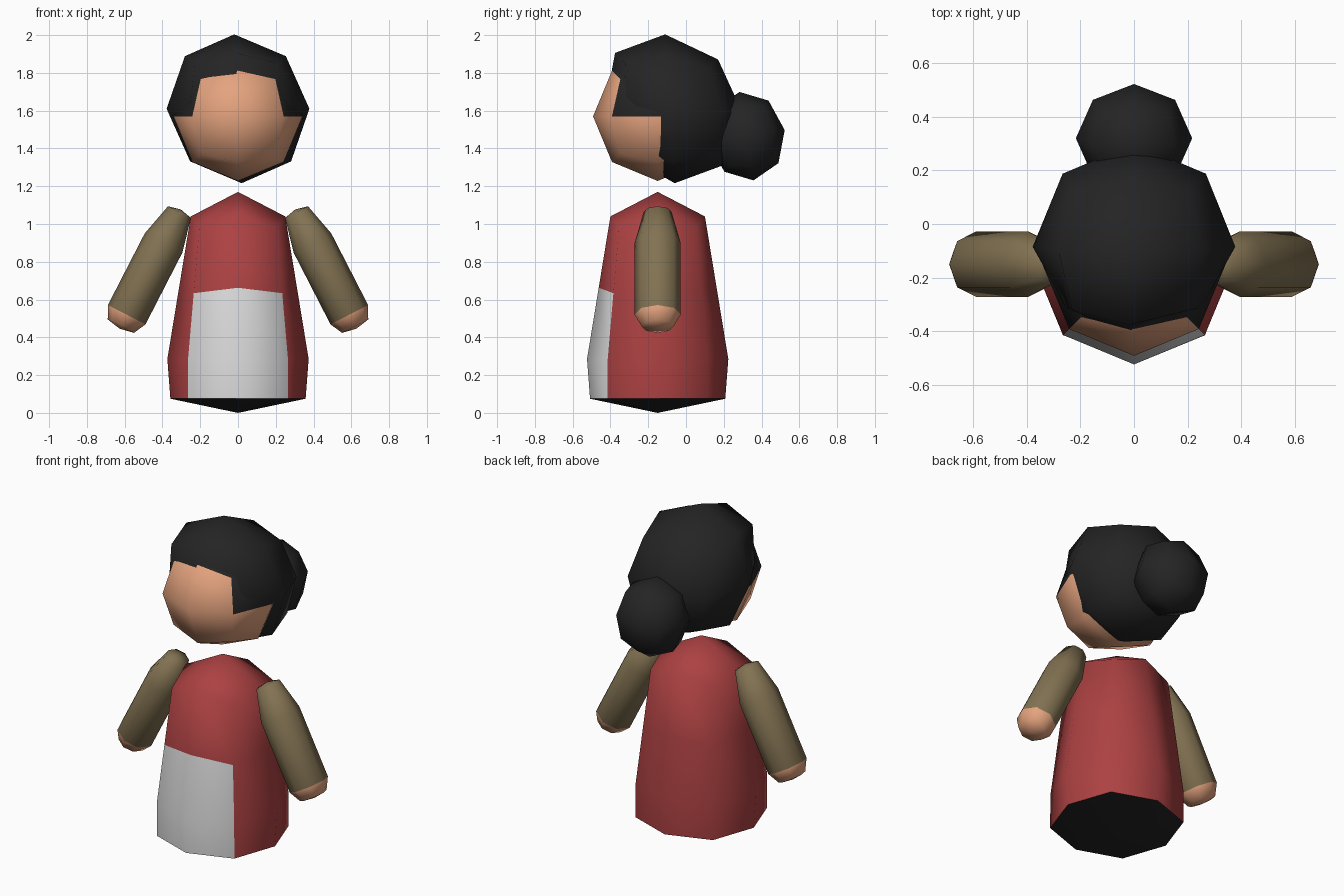
import bpy, bmesh, math
from mathutils import Vector

if "Cube" in bpy.data.objects:
    bpy.data.objects.remove(bpy.data.objects["Cube"])


def material(name, r, g, b):
    def lin(c):
        c /= 255
        return c / 12.92 if c <= 0.04045 else ((c + 0.055) / 1.055) ** 2.4
    m = bpy.data.materials.new(name)
    m.diffuse_color = (lin(r), lin(g), lin(b), 1)
    m.use_nodes = True
    m.node_tree.nodes["Principled BSDF"].inputs["Base Color"].default_value = m.diffuse_color
    return m


SKIN = material("skin", 228, 163, 126)
BLACK = material("black", 36, 36, 36)
RED = material("red cloth", 172, 65, 66)
WHITE = material("apron white", 220, 220, 220)
OLIVE = material("olive cloth", 130, 114, 82)


def quad_sphere(place):
    """Unit sphere made from a cube cut 2 x 2 per side, each vertex moved by place()."""
    bm = bmesh.new()
    bmesh.ops.create_cube(bm, size=2)
    bmesh.ops.subdivide_edges(bm, edges=bm.edges[:], cuts=1, use_grid_fill=True)
    for v in bm.verts:
        v.co = place(v.co.normalized())
    return bm


def finish(bm, name, mats, rule=lambda c: 0):
    bmesh.ops.recalc_face_normals(bm, faces=bm.faces[:])
    for f in bm.faces:
        f.material_index = rule(f.calc_center_median())
    me = bpy.data.meshes.new(name)
    bm.to_mesh(me)
    bm.free()
    for m in mats:
        me.materials.append(m)
    ob = bpy.data.objects.new(name, me)
    bpy.context.collection.objects.link(ob)
    bpy.ops.object.select_all(action='DESELECT')
    ob.select_set(True)
    bpy.context.view_layer.objects.active = ob
    bpy.ops.object.shade_smooth_by_angle(angle=math.radians(65))
    return ob


# Body: rounded top, flared skirt, shallow point below
def body_place(u):
    flat = Vector((u.x, u.y))
    if u.z > 0.1:
        flat, z = flat * 0.354, 0.726 + 0.444 * u.z
    elif u.z > -0.1:
        flat, z = flat * 0.374, 0.285
    elif flat.length < 0.1:
        z = 0.0
    else:
        flat, z = flat.normalized() * (0.375 if flat.length > 0.75 else 0.358), 0.075
    return Vector((flat.x, flat.y - 0.15, z))


bm = quad_sphere(body_place)
upright = [e for e in bm.edges
           if min(v.co.z for v in e.verts) < 0.3 and max(v.co.z for v in e.verts) > 0.9]
bmesh.ops.subdivide_edges(bm, edges=upright, cuts=1, use_grid_fill=True)


def body_rule(c):
    if c.z < 0.07:
        return 2
    return 1 if c.y < -0.35 and c.z < 0.66 else 0


finish(bm, "body", [RED, WHITE, BLACK], body_rule)

# Head: skin in front and below, dark under the hair
bm = quad_sphere(lambda u: u * 0.342 + Vector((0, -0.15, 1.57)))


def head_rule(c):
    face = c.z < 1.57 or (c.z < 1.74 and c.y < -0.35)
    return 0 if face else 1


finish(bm, "head", [SKIN, BLACK], head_rule)


# Hair: sphere stretched towards the nape, front tucked inside the face
def hair_place(u):
    p = Vector((u.x * 0.378, u.y * 0.38, u.z * 0.388))
    down_back = Vector((0, 1, -1)).normalized()
    up_back = Vector((0, 1, 1)).normalized()
    p += down_back * p.dot(down_back) * 0.08 - up_back * p.dot(up_back) * 0.05
    if u.y < -0.4 and u.z < 0.3:
        p.y += 0.045
        p.x *= 0.94
    p.x -= 0.05 * p.z
    return p + Vector((0, -0.085, 1.61))


finish(quad_sphere(hair_place), "hair", [BLACK])


# Bun at the back of the head
def bun_place(u):
    a = math.radians(9)
    y, z = u.y * 0.205, u.z * 0.237
    return Vector((u.x * 0.217,
                   0.32 + y * math.cos(a) - z * math.sin(a),
                   1.465 + y * math.sin(a) + z * math.cos(a)))


finish(quad_sphere(bun_place), "hair_bun", [BLACK])


# Arms: eight-sided tapered tubes with a skin-coloured hand
def arm(side, name):
    axis = Vector((0.457, 0, -0.889))
    across = Vector((0.889, 0, 0.457))
    hand_at = -0.193

    def point(along, a, r):
        p = across * (0.762 + r * math.cos(a)) + axis * along
        return (side * p.x, -0.15 + 1.09 * r * math.sin(a), p.z)

    bm = bmesh.new()
    rings = [[bm.verts.new(point(s, k * math.tau / 8, r)) for k in range(8)]
             for s, r in ((-0.804, 0.068), (-0.62, 0.112), (hand_at, 0.112), (-0.125, 0.078))]
    top = bm.verts.new(point(-0.82, 0, 0))
    tip = bm.verts.new(point(-0.11, 0, 0))
    for k in range(8):
        n = (k + 1) % 8
        for lo, hi in zip(rings, rings[1:]):
            bm.faces.new((lo[k], lo[n], hi[n], hi[k]))
        bm.faces.new((top, rings[0][n], rings[0][k]))
        bm.faces.new((tip, rings[-1][k], rings[-1][n]))

    def rule(c):
        return 1 if Vector((side * c.x, 0, c.z)).dot(axis) > hand_at + 0.01 else 0

    finish(bm, name, [OLIVE, SKIN], rule)


arm(1, "right_arm")
arm(-1, "left_arm")
